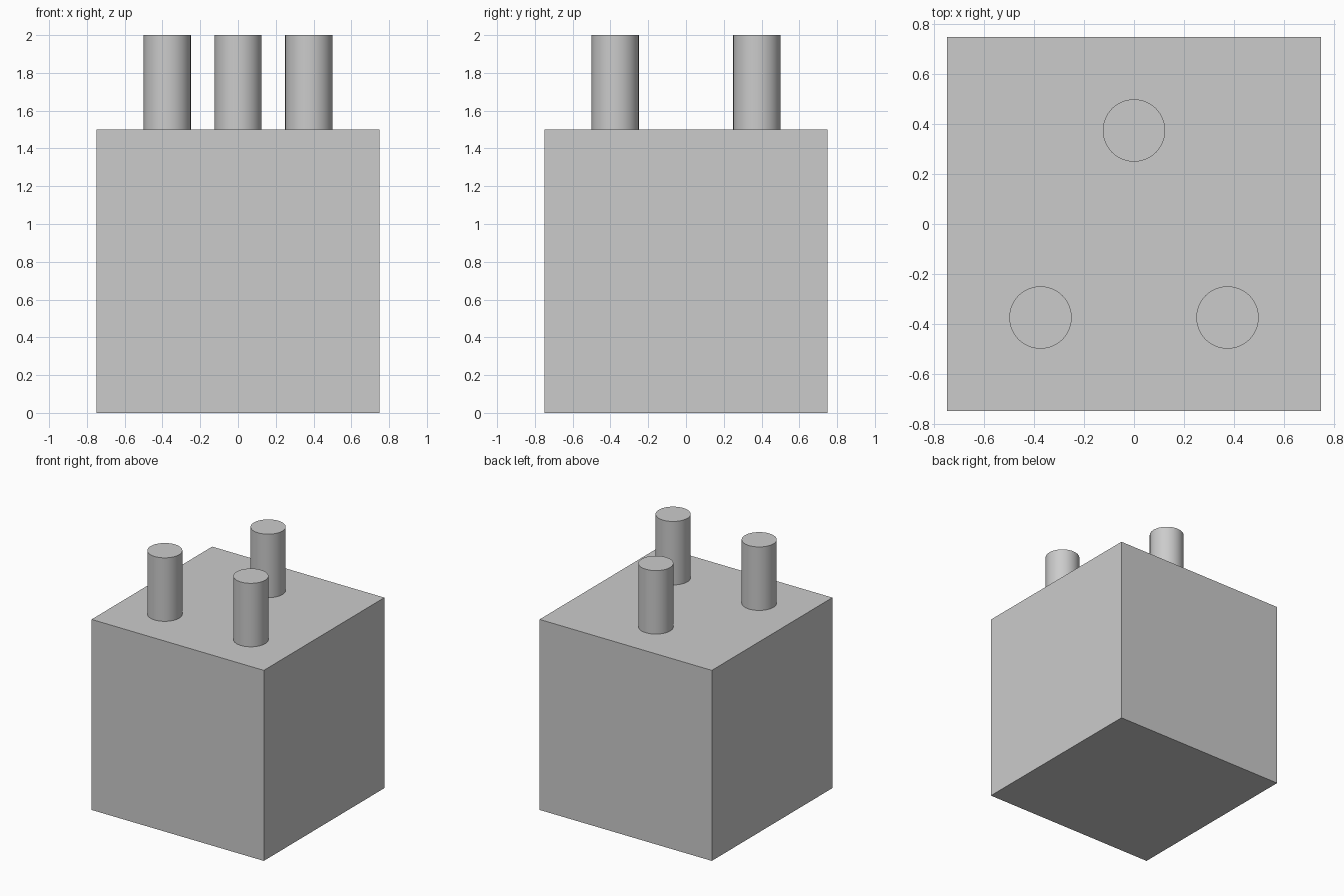
import bpy
import math

cube = bpy.data.objects.get("Cube")
if cube:
    bpy.data.objects.remove(cube, do_unlink=True)

GREY = (0.6, 0.6, 0.6, 1.0)
BLOCK = 1.5           # edge length of the block
PEG_RADIUS = 0.125
PEG_HEIGHT = 0.5
OFFSET = BLOCK / 4    # distance of the pegs from the centre lines

grey = bpy.data.materials.new("plain grey")
grey.use_nodes = True
grey.diffuse_color = GREY
grey.node_tree.nodes["Principled BSDF"].inputs["Base Color"].default_value = GREY


def finish(name):
    obj = bpy.context.object
    obj.name = obj.data.name = name
    obj.data.materials.append(grey)
    return obj


# Solid cube body
bpy.ops.mesh.primitive_cube_add(size=BLOCK, location=(0, 0, BLOCK / 2))
finish("block")


# Round pegs standing on the top face
def add_peg(name, x, y):
    bpy.ops.mesh.primitive_cylinder_add(
        vertices=64, radius=PEG_RADIUS, depth=PEG_HEIGHT,
        location=(x, y, BLOCK + PEG_HEIGHT / 2))
    finish(name)
    bpy.ops.object.shade_smooth_by_angle(angle=math.radians(30))


for side, sign in (("left", 1), ("right", -1)):
    add_peg("front_peg_" + side, sign * OFFSET, -OFFSET)
add_peg("back_peg", 0, OFFSET)
